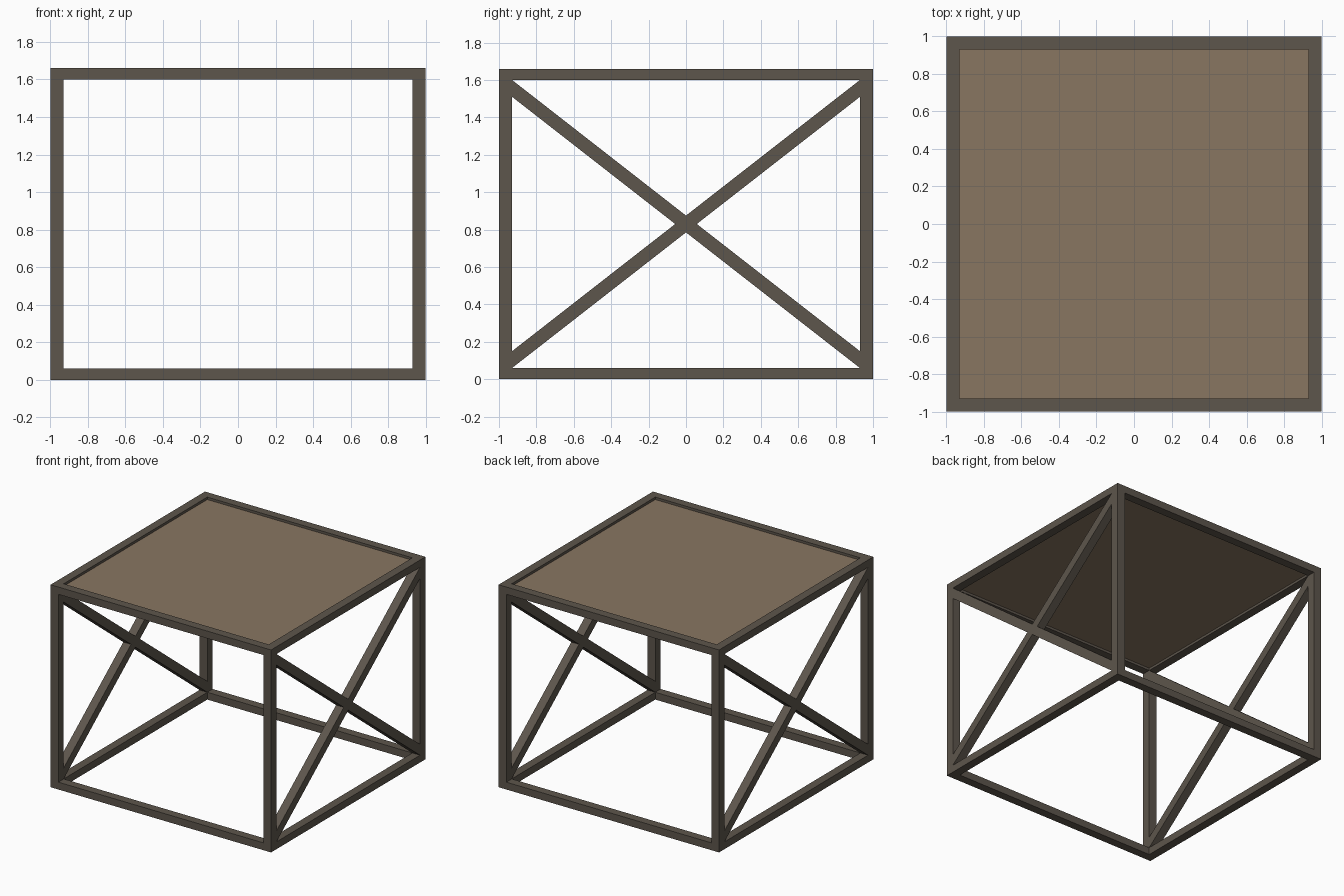
import bpy, bmesh

if "Cube" in bpy.data.objects:
    bpy.data.objects.remove(bpy.data.objects["Cube"])

def material(name, rgb):
    m = bpy.data.materials.new(name)
    m.diffuse_color = (*rgb, 1)
    m.use_nodes = True
    m.node_tree.nodes["Principled BSDF"].inputs["Base Color"].default_value = m.diffuse_color
    return m

METAL = material("dark bronze metal", (0.110, 0.092, 0.072))
WOOD = material("tan wood", (0.250, 0.180, 0.120))

H, T, R = 1.66, 0.07, 0.06   # height, post width, rail height
IN = 1 - T                   # inner face of the posts

def finish(name, bm, mat):
    bmesh.ops.recalc_face_normals(bm, faces=bm.faces)
    me = bpy.data.meshes.new(name)
    bm.to_mesh(me)
    bm.free()
    me.materials.append(mat)
    ob = bpy.data.objects.new(name, me)
    bpy.context.collection.objects.link(ob)

def extrude(name, profile, direction, mat):
    """Extrude a closed 3D profile along a direction."""
    bm = bmesh.new()
    f = bm.faces.new([bm.verts.new(p) for p in profile])
    r = bmesh.ops.extrude_face_region(bm, geom=[f])
    vs = [v for v in r["geom"] if isinstance(v, bmesh.types.BMVert)]
    bmesh.ops.translate(bm, verts=vs, vec=direction)
    finish(name, bm, mat)

def box(name, lo, hi, mat):
    (x0, y0, z0), (x1, y1, z1) = lo, hi
    extrude(name, [(x0, y0, z0), (x1, y0, z0), (x1, y1, z0), (x0, y1, z0)],
            (0, 0, z1 - z0), mat)

def frame(name, z0, z1):
    """Mitred square frame: outer ring joined to inner ring at each corner."""
    bm = bmesh.new()
    ring = lambda s, z: [bm.verts.new((x * s, y * s, z))
                         for x, y in ((-1, -1), (1, -1), (1, 1), (-1, 1))]
    loops = [ring(1, z0), ring(1, z1), ring(IN, z1), ring(IN, z0)]
    for a, b in zip(loops, loops[1:] + loops[:1]):
        for i in range(4):
            j = (i + 1) % 4
            bm.faces.new((a[i], a[j], b[j], b[i]))
    finish(name, bm, METAL)

# Bottom and top frames
frame("bottom_frame", 0, R)
frame("top_frame", H - R, H)

# Corner posts
for sx, nx in ((-1, "left"), (1, "right")):
    for sy, ny in ((-1, "front"), (1, "back")):
        x0, x1 = sorted((sx, sx * IN))
        y0, y1 = sorted((sy, sy * IN))
        box(f"{ny}_{nx}_post", (x0, y0, R), (x1, y1, H - R), METAL)

    # Crossed braces, cut vertically against the posts
    for d, nd in ((1, "rising"), (-1, "falling")):
        w = 0.09
        prof = [(sx, -IN * d, R), (sx, IN * d, H - R - w),
                (sx, IN * d, H - R), (sx, -IN * d, R + w)]
        extrude(f"{nx}_{nd}_brace", prof, (-sx * T, 0, 0), METAL)

# Table top panel, slightly recessed in the frame
box("top_panel", (-IN, -IN, H - 0.04), (IN, IN, H - 0.02), WOOD)
